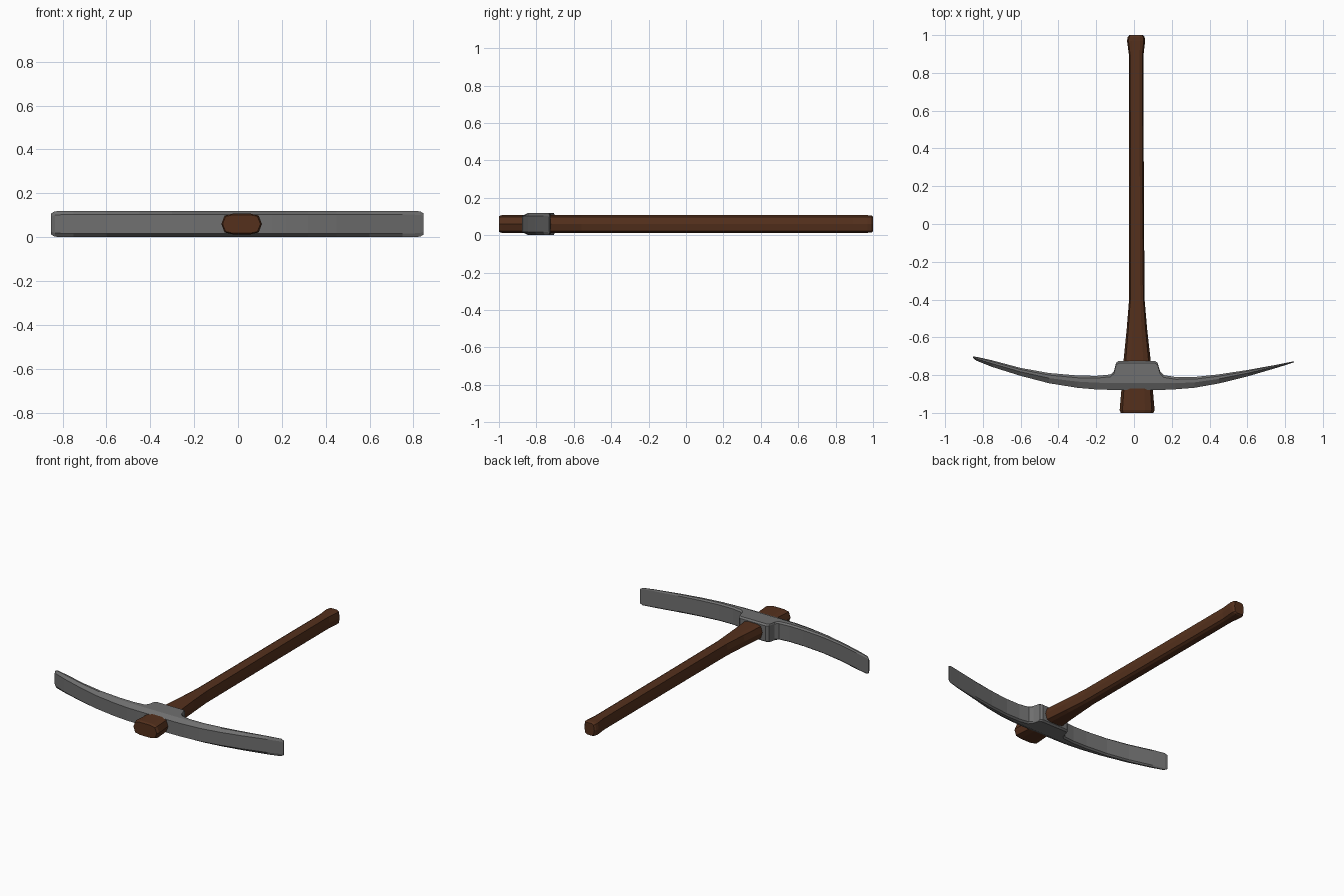
import bpy, bmesh

ZC = 0.06


def loft(name, rings, color):
    """Skin a list of equal-length closed rings and cap both ends."""
    bm = bmesh.new()
    loops = [[bm.verts.new(p) for p in ring] for ring in rings]
    n = len(loops[0])
    for a, b in zip(loops, loops[1:]):
        for i in range(n):
            bm.faces.new((a[i], a[(i + 1) % n], b[(i + 1) % n], b[i]))
    bm.faces.new(loops[0])
    bm.faces.new(loops[-1])
    bmesh.ops.recalc_face_normals(bm, faces=bm.faces)
    mesh = bpy.data.meshes.new(name)
    bm.to_mesh(mesh)
    bm.free()
    obj = bpy.data.objects.new(name, mesh)
    bpy.context.collection.objects.link(obj)
    mat = bpy.data.materials.new(name + "_material")
    mat.diffuse_color = (*color, 1)
    mesh.materials.append(mat)
    return obj


# Wooden handle: faceted section swept along y, flared at both ends
section = [(1, 0), (0.84, 0.82), (0.45, 1), (-0.45, 1), (-0.84, 0.82),
           (-1, 0), (-0.84, -0.82), (-0.45, -1), (0.45, -1), (0.84, -0.82)]
# y, left x, right x, half height
stations = [(-1.0, -0.07, 0.102, 0.042), (-0.985, -0.076, 0.109, 0.047),
            (-0.88, -0.067, 0.1, 0.047), (-0.72, -0.055, 0.088, 0.047),
            (-0.56, -0.039, 0.07, 0.047), (-0.4, -0.026, 0.056, 0.047),
            (0.2, -0.026, 0.052, 0.047), (0.89, -0.026, 0.05, 0.047),
            (0.97, -0.037, 0.059, 0.047), (0.99, -0.033, 0.056, 0.046),
            (1.0, -0.025, 0.047, 0.04)]
loft("handle",
     [[((l + r) / 2 + u * (r - l) / 2, y, ZC + v * h) for u, v in section]
      for y, l, r, h in stations],
     (0.09, 0.03, 0.012))

# Steel head with collar: chamfered section swept along x
# x, front y, back y, half height
head = [(-0.853, -0.709, -0.702, 0.048), (-0.835, -0.723, -0.703, 0.058),
        (-0.75, -0.757, -0.722, 0.06), (-0.6, -0.804, -0.762, 0.06),
        (-0.45, -0.843, -0.789, 0.06), (-0.3, -0.867, -0.802, 0.06),
        (-0.2, -0.876, -0.804, 0.06), (-0.125, -0.878, -0.797, 0.06),
        (-0.106, -0.878, -0.78, 0.06), (-0.095, -0.878, -0.735, 0.06),
        (-0.08, -0.878, -0.724, 0.06), (0.11, -0.878, -0.724, 0.06),
        (0.125, -0.878, -0.735, 0.06), (0.138, -0.878, -0.78, 0.06),
        (0.157, -0.878, -0.8, 0.06), (0.22, -0.875, -0.81, 0.06),
        (0.32, -0.867, -0.81, 0.06), (0.45, -0.844, -0.796, 0.06),
        (0.6, -0.807, -0.773, 0.06), (0.75, -0.763, -0.746, 0.06),
        (0.83, -0.738, -0.73, 0.058), (0.847, -0.732, -0.727, 0.048)]


def head_ring(x, f, b, h):
    d = min(0.036, 0.5 * (b - f))
    e = min(0.012, 0.2 * (b - f))
    half = [(f, 0.72), (f + d, 1), (b - e, 1), (b, 0.85)]
    pts = half + [(y, -s) for y, s in reversed(half)]
    return [(x, y, ZC + s * h) for y, s in pts]


loft("pick_head", [head_ring(*s) for s in head], (0.16, 0.16, 0.16))
